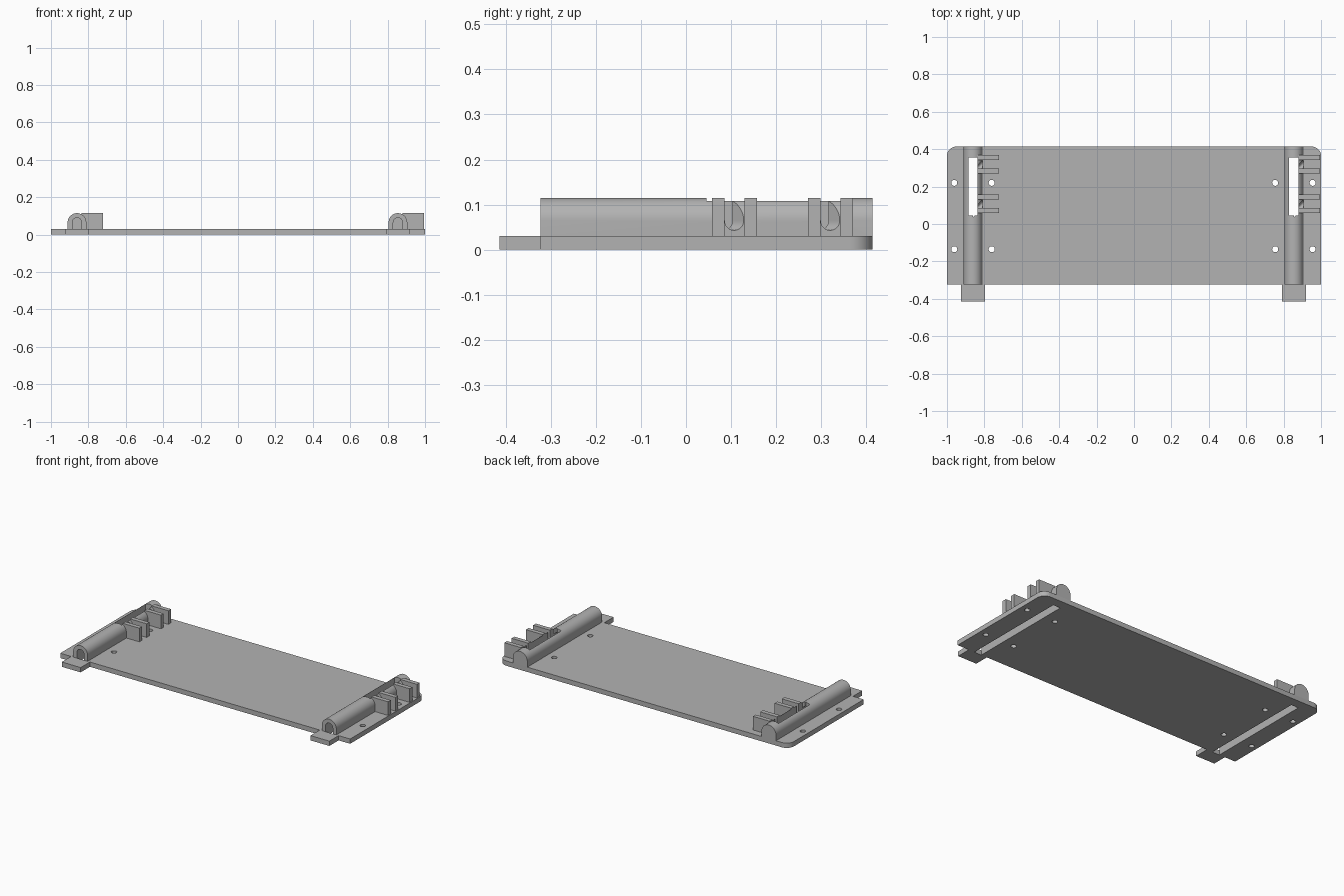
import bpy
import bmesh
import math

if "Cube" in bpy.data.objects:
    bpy.data.objects.remove(bpy.data.objects["Cube"], do_unlink=True)

grey = bpy.data.materials.new("plain_grey")
grey.use_nodes = True
grey.diffuse_color = (0.45, 0.45, 0.45, 1)
grey.node_tree.nodes["Principled BSDF"].inputs["Base Color"].default_value = grey.diffuse_color

BACK, FRONT, THICK = 0.414, -0.323, 0.03
CENTRES = (("right", -0.861), ("left", 0.855))   # tube positions along x
SLOT_BACK = 0.355


def arc(cx, cy, r, a0, a1, n):
    return [(cx + r * math.cos(math.radians(a0 + (a1 - a0) * i / n)),
             cy + r * math.sin(math.radians(a0 + (a1 - a0) * i / n))) for i in range(n + 1)]


def prism(name, points, lo, hi, place):
    """Extrude a 2D outline between two depths; place maps (u, v, depth) to xyz."""
    bm = bmesh.new()
    rings = [[bm.verts.new(place(u, v, d)) for u, v in points] for d in (lo, hi)]
    bm.faces.new(rings[0])
    bm.faces.new(rings[1])
    n = len(points)
    for i in range(n):
        j = (i + 1) % n
        bm.faces.new((rings[0][i], rings[0][j], rings[1][j], rings[1][i]))
    bmesh.ops.recalc_face_normals(bm, faces=bm.faces)
    mesh = bpy.data.meshes.new(name)
    bm.to_mesh(mesh)
    bm.free()
    mesh.materials.append(grey)
    obj = bpy.data.objects.new(name, mesh)
    bpy.context.collection.objects.link(obj)
    return obj


def along_z(u, v, d):
    return (u, v, d)


def along_y(u, v, d):
    return (u, d, v)


def box(name, x0, x1, y0, y1, z0, z1):
    return prism(name, [(x0, y0), (x1, y0), (x1, y1), (x0, y1)], z0, z1, along_z)


def arch(cx, r, base):
    return [(cx + r, base)] + arc(cx, 0.065, r, 0, 180, 24) + [(cx - r, base)]


def cut(obj, cutters):
    """Subtract each cutter, then bake the result and drop the cutters."""
    for c in cutters:
        c.hide_render = True
        mod = obj.modifiers.new("cut", 'BOOLEAN')
        mod.operation, mod.solver, mod.object = 'DIFFERENCE', 'EXACT', c
    bpy.context.view_layer.update()
    graph = bpy.context.evaluated_depsgraph_get()
    baked = bpy.data.meshes.new_from_object(obj.evaluated_get(graph))
    obj.modifiers.clear()
    obj.data = baked
    for c in cutters:
        bpy.data.objects.remove(c, do_unlink=True)


# Base plate: rounded back corners and two front tabs in one outline
outline = [(-1, FRONT)]
for _, cx in CENTRES:
    outline += [(cx - 0.065, FRONT), (cx - 0.065, -BACK), (cx + 0.065, -BACK), (cx + 0.065, FRONT)]
outline += [(1, FRONT)]
outline += arc(0.95, BACK - 0.05, 0.05, 0, 90, 10) + arc(-0.95, BACK - 0.05, 0.05, 90, 180, 10)
plate = prism("base_plate", outline, 0, THICK, along_z)

# Screw holes and the long slots under the tubes
cutters = []
for _, cx in CENTRES:
    cutters.append(box("slot_cutter", cx - 0.025, cx + 0.025, FRONT, SLOT_BACK, -0.05, 0.08))
    for dx in (-0.1, 0.1):
        for y in (-0.135, 0.22):
            cutters.append(prism("hole_cutter", arc(cx + dx, y, 0.016, 0, 345, 23), -0.05, 0.08, along_z))
cut(plate, cutters)

parts = [plate]
for side, cx in CENTRES:
    # Arched tube, hollow from the front and closed at the back
    tube = prism(side + "_arched_tube", arch(cx, 0.05, THICK), FRONT, BACK, along_y)
    cutters = [prism("channel_cutter", arch(cx, 0.025, -0.02), -0.5, SLOT_BACK, along_y),
               box("top_cutter", cx - 0.025, cx + 0.025, 0.045, SLOT_BACK, 0.05, 0.2)]

    # Slanted round-bottomed notches through the inner wall, one per pair of fins
    for y in (0.107, 0.32):
        notch = [(y + 0.021, 0.2)] + arc(y, 0.064, 0.021, 0, -180, 16) + [(y - 0.021, 0.2)]
        cutters.append(prism("notch_cutter", notch, 0.0, 0.08,
                             lambda u, v, d: (cx + d, u + d - 0.05, v)))
    cut(tube, cutters)
    parts.append(tube)

    # Thin upright fins in two pairs
    for i, y in enumerate((0.058, 0.13, 0.271, 0.343)):
        parts.append(box(f"{side}_fin_{i + 1}", cx + 0.025, cx + 0.14, y, y + 0.027, THICK, 0.115))

# Smooth the curved surfaces and keep the edges sharp
bpy.ops.object.select_all(action='DESELECT')
for p in parts:
    p.select_set(True)
bpy.context.view_layer.objects.active = plate
bpy.ops.object.shade_smooth_by_angle(angle=math.radians(30))
